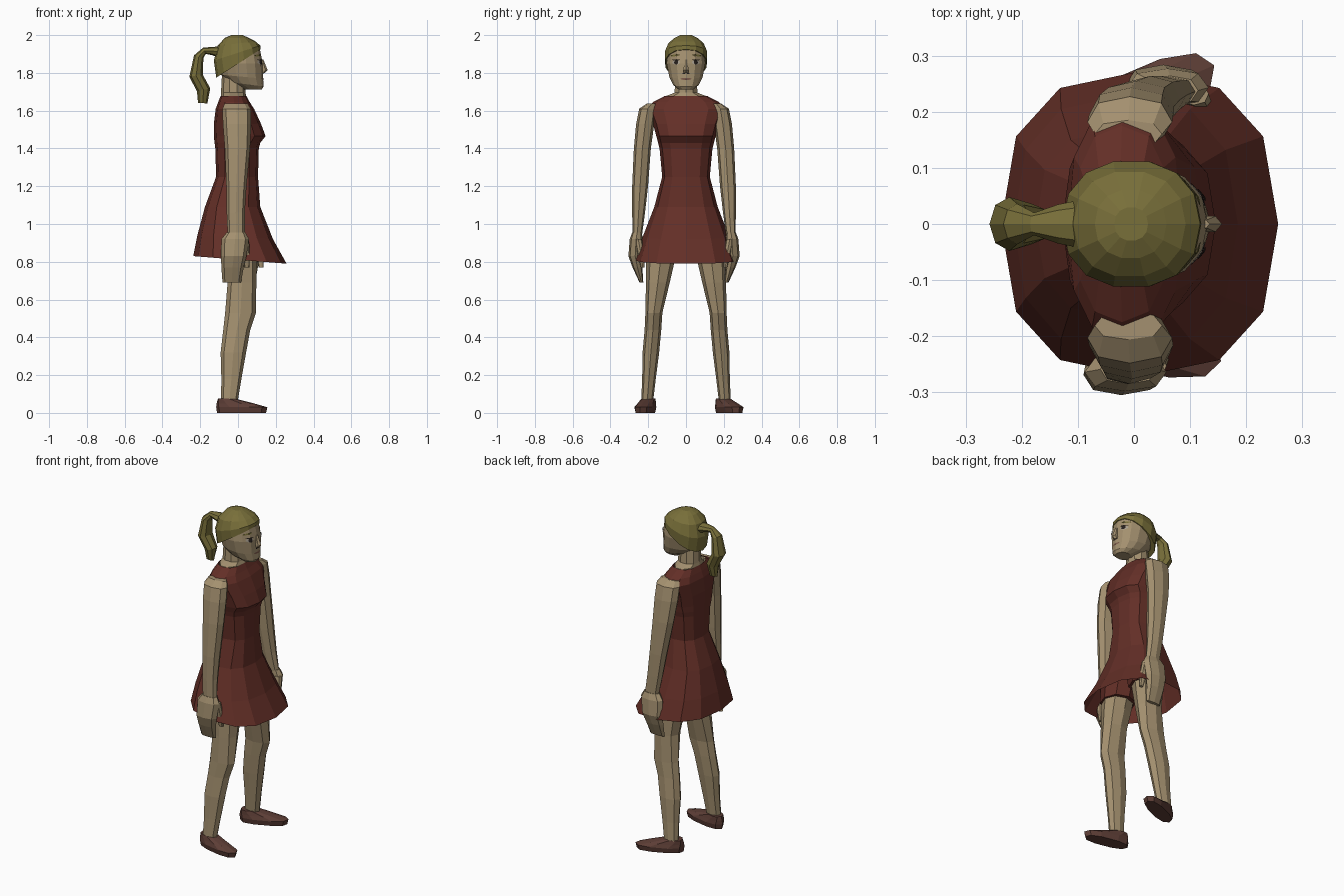
import bpy, bmesh, math
from mathutils import Vector, Matrix
from mathutils.bvhtree import BVHTree

default_cube = bpy.data.objects.get("Cube")
if default_cube:
    bpy.data.objects.remove(default_cube, do_unlink=True)


def material(name, colour):
    mat = bpy.data.materials.new(name)
    mat.use_nodes = True
    mat.diffuse_color = (*colour, 1)
    shader = mat.node_tree.nodes["Principled BSDF"]
    shader.inputs["Base Color"].default_value = (*colour, 1)
    shader.inputs["Roughness"].default_value = .9
    return mat


SKIN = material("skin tan", (.37, .28, .16))
DRESS = material("dress dark red", (.125, .028, .02))
HAIR = material("hair olive blonde", (.19, .16, .042))
SHOE = material("shoe brown", (.11, .048, .037))
DARK = material("eye dark", (.02, .014, .012))
WHITE = material("eye white", (.4, .35, .28))
LIPS = material("lips", (.2, .1, .07))


def add_object(name, bm, mat):
    mesh = bpy.data.meshes.new(name)
    bm.to_mesh(mesh)
    bm.free()
    mesh.materials.append(mat)
    obj = bpy.data.objects.new(name, mesh)
    bpy.context.collection.objects.link(obj)
    return obj


def skin_rings(name, rings, mat, cap_start=True, cap_end=True):
    """Join successive loops of points with quads."""
    bm = bmesh.new()
    loops = [[bm.verts.new(p) for p in ring] for ring in rings]
    count = len(loops[0])
    for low, high in zip(loops, loops[1:]):
        for i in range(count):
            j = (i + 1) % count
            bm.faces.new((low[i], low[j], high[j], high[i]))
    if cap_start:
        bm.faces.new(loops[0][::-1])
    if cap_end:
        bm.faces.new(loops[-1])
    bmesh.ops.recalc_face_normals(bm, faces=bm.faces)
    return add_object(name, bm, mat)


def rounded(angle, power):
    """Cosine and sine squared off by a power below one."""
    return [math.copysign(abs(v) ** power, v) for v in (math.cos(angle), math.sin(angle))]


def loft(name, levels, mat, sides=10, power=1, side=1, **caps):
    """Levels hold height, back x, front x, centre y, half width, forward tilt."""
    rings = []
    for z, back, front, mid, half, *tilt in levels:
        ring = []
        for i in range(sides):
            c, s = rounded(math.tau * i / sides, power)
            ring.append((back + (front - back) * (c + 1) / 2,
                         side * mid + half * s,
                         z + (tilt[0] * c if tilt else 0)))
        rings.append(ring)
    return skin_rings(name, rings, mat, **caps)


# Dress with fitted bodice and flared open skirt
loft("dress", [
    (.81, -.237, .257, 0, .272, -.02),
    (.93, -.215, .185, 0, .23, -.01),
    (1.09, -.175, .118, 0, .168),
    (1.25, -.116, .106, 0, .126),
    (1.4, -.12, .11, 0, .14),
    (1.43, -.124, .118, 0, .148),
    (1.465, -.128, .146, 0, .157),
    (1.53, -.128, .122, 0, .175),
    (1.61, -.118, .085, 0, .207),
    (1.645, -.105, .062, 0, .175),
    (1.678, -.092, .045, 0, .112)],
    DRESS, sides=12, power=.8, cap_start=False, cap_end=False)

# Neck and upper chest
loft("neck", [
    (1.64, -.09, .045, 0, .12), (1.678, -.09, .043, 0, .11),
    (1.695, -.09, .04, 0, .064), (1.79, -.085, .035, 0, .057)], SKIN)

# Head
head = loft("head", [
    (1.712, .03, .125, 0, .04),
    (1.74, -.05, .136, 0, .07, -.012),
    (1.78, -.09, .133, 0, .09, -.01),
    (1.85, -.105, .131, 0, .105),
    (1.92, -.1, .117, 0, .1),
    (1.97, -.06, .07, 0, .06)], SKIN, sides=14, power=.9)
loft("nose", [
    (1.8, .11, .143, 0, .014), (1.815, .11, .157, 0, .016),
    (1.87, .11, .135, 0, .008)], SKIN, sides=6)

# Hair cap, low at the nape and high at the forehead
loft("hair", [
    (1.85, -.115, .12, 0, .112, .075),
    (1.905, -.128, .118, 0, .114, .04),
    (1.955, -.108, .092, 0, .095, .012),
    (1.985, -.07, .058, 0, .062),
    (2, -.035, .025, 0, .03)], HAIR, sides=14, power=.9)


def ponytail(name, path):
    """Path holds x, z, half thickness and half width."""
    rings = []
    for k, (x, z, thick, wide) in enumerate(path):
        before, after = path[max(k - 1, 0)], path[min(k + 1, len(path) - 1)]
        along = Vector((after[0] - before[0], 0, after[1] - before[1])).normalized()
        across = along.cross(Vector((0, 1, 0)))
        ring = []
        for i in range(8):
            a = math.tau * i / 8
            ring.append(Vector((x, wide * math.sin(a), z)) + across * thick * math.cos(a))
        rings.append(ring)
    return skin_rings(name, rings, HAIR)


ponytail("ponytail", [
    (-.1, 1.91, .03, .042), (-.135, 1.916, .022, .035), (-.178, 1.917, .018, .02),
    (-.208, 1.885, .026, .036), (-.222, 1.785, .036, .048),
    (-.182, 1.71, .036, .036), (-.187, 1.64, .025, .015)])


# Face details as thin plates laid on the head
head_tree = BVHTree.FromPolygons([v.co for v in head.data.vertices],
                                 [p.vertices for p in head.data.polygons])


def face_plate(name, y, z, half_y, half_z, mat, lift=.003, lean=0):
    bm = bmesh.new()

    def on_face(py, pz):
        hit = head_tree.ray_cast(Vector((1, py, pz)), Vector((-1, 0, 0)))[0]
        return bm.verts.new((hit.x + lift, py, pz))

    centre = on_face(y, z)
    rim = []
    for i in range(10):
        c, s = rounded(math.tau * i / 10, 1)
        rim.append(on_face(y + half_y * c, z + half_z * s + lean * c))
    for i in range(10):
        bm.faces.new((centre, rim[i], rim[(i + 1) % 10]))
    return add_object(name, bm, mat)


for label, side in (("left", 1), ("right", -1)):
    face_plate(label + "_eye", side * .052, 1.856, .021, .012, WHITE)
    face_plate(label + "_iris", side * .052, 1.856, .011, .012, DARK, lift=.006)
    face_plate(label + "_upper_lash", side * .053, 1.869, .022, .003, DARK, lift=.006)
    face_plate(label + "_brow", side * .057, 1.893, .026, .005, HAIR, lean=-side * .003)
    face_plate(label + "_nostril", side * .012, 1.797, .007, .004, DARK, lift=.006)
face_plate("mouth", 0, 1.768, .03, .006, LIPS)

# Arms, hands, legs, shorts and shoes on both sides
ARM = [
    (1.638, -.07, .05, .178, .025), (1.61, -.083, .068, .2, .045),
    (1.53, -.08, .07, .213, .048), (1.4, -.07, .064, .228, .045),
    (1.2, -.062, .045, .24, .042), (1.06, -.06, .036, .248, .034),
    (.94, -.055, .036, .255, .025)]
HAND = [
    (.955, -.06, .04, .256, .026), (.92, -.088, .058, .261, .034),
    (.83, -.09, .045, .266, .036), (.77, -.088, .03, .254, .026),
    (.69, -.082, .016, .233, .01)]
THUMB = [
    (.92, .005, .058, .25, .02), (.84, .02, .063, .235, .018),
    (.77, .035, .06, .226, .01)]
SHORTS = [
    (.85, -.087, .112, .122, .095), (.95, -.095, .112, .108, .106),
    (1.05, -.1, .1, .07, .09)]
LEG = [
    (.07, -.09, 0, .205, .032), (.18, -.088, .018, .196, .036),
    (.32, -.092, .043, .186, .044), (.44, -.078, .065, .175, .044),
    (.53, -.068, .095, .17, .045), (.69, -.055, .097, .149, .063),
    (.79, -.07, .1, .137, .074), (.9, -.08, .1, .122, .085)]
SOLE = [
    (0, -.06, .205, 0, .043), (.03, -.065, .212, 0, .05),
    (.05, -.063, .14, 0, .043), (.075, -.055, .04, 0, .036)]


def posed(levels, swing, inset):
    """Swing the lower arm forward and draw the arm inward."""
    result = []
    for z, back, front, mid, half in levels:
        move = swing * min(1, max(0, (1.45 - z) * 2))
        result.append((z, back + move, front + move, mid - inset, half))
    return result


for label, side, swing, inset, splay in (
        ("left", 1, .075, .018, 23), ("right", -1, 0, -.003, 12)):
    for part, levels in (("arm", ARM), ("hand", HAND), ("thumb", THUMB)):
        loft(label + "_" + part, posed(levels, swing, inset), SKIN,
             sides=8, power=.85, side=side)
    loft(label + "_leg", LEG, SKIN, sides=8, power=.9, side=side)
    loft(label + "_shorts_leg", SHORTS, DRESS, sides=8, power=.9, side=side)
    shoe = loft(label + "_shoe", SOLE, SHOE, sides=10, power=.8)
    turn = Matrix.Rotation(math.radians(side * splay), 4, "Z")
    shoe.data.transform(Matrix.Translation((-.052, side * .2, 0)) @ turn)
